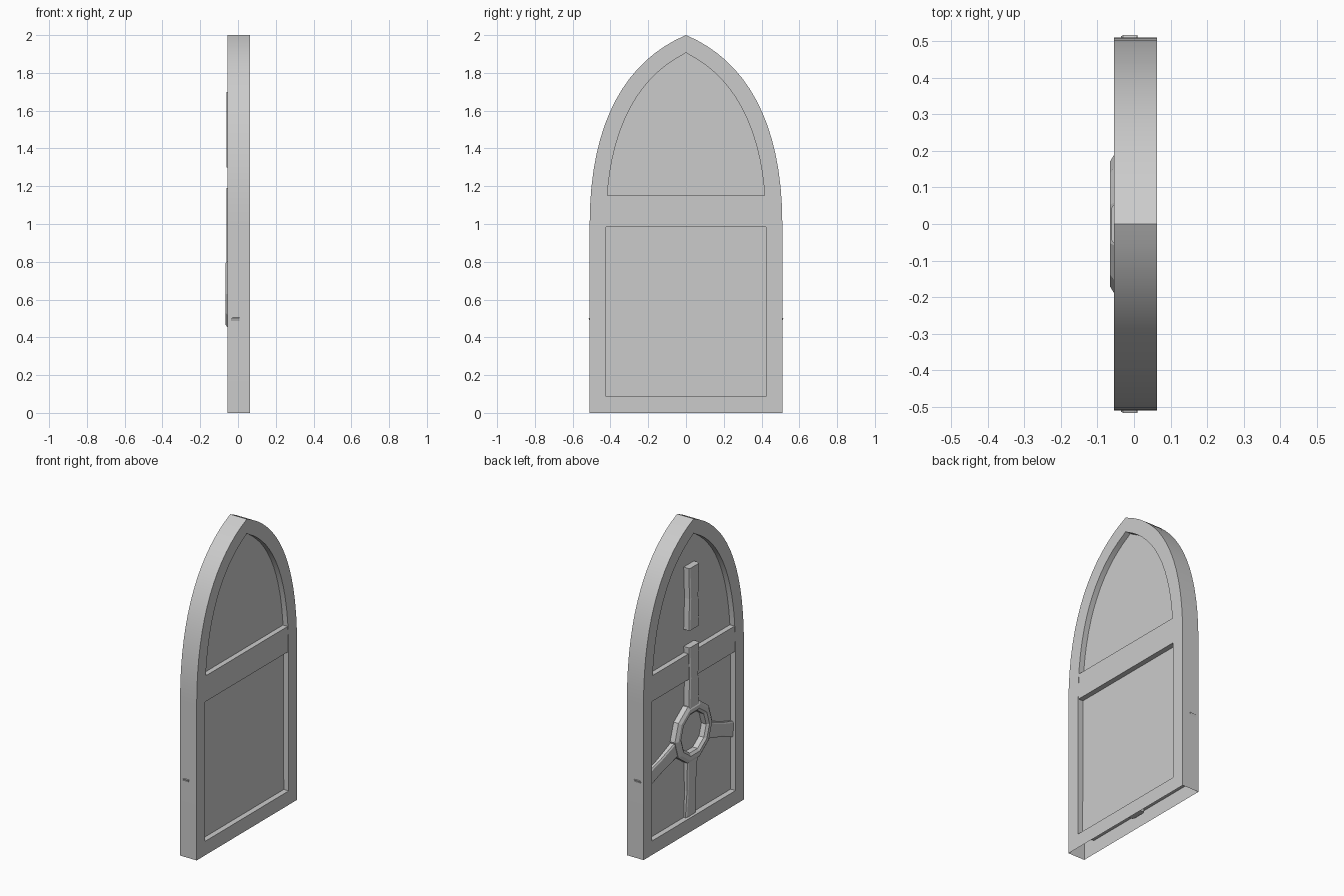
import bpy, bmesh, math
from mathutils import Vector, Matrix

if "Cube" in bpy.data.objects:
    bpy.data.objects.remove(bpy.data.objects["Cube"])

XB, XF = -0.055, 0.063          # the two door faces


def finish(bm, name, smooth=False, recalc=True):
    if recalc:
        bmesh.ops.recalc_face_normals(bm, faces=bm.faces[:])
    me = bpy.data.meshes.new(name)
    bm.to_mesh(me)
    bm.free()
    ob = bpy.data.objects.new(name, me)
    bpy.context.collection.objects.link(ob)
    if smooth:
        bpy.ops.object.select_all(action='DESELECT')
        bpy.context.view_layer.objects.active = ob
        ob.select_set(True)
        bpy.ops.object.shade_smooth_by_angle(angle=math.radians(30))
    return ob


# Pointed arch outline (half), then an inward offset of it
def bez(t):
    p = [Vector(v) for v in ((0.51, 1.0), (0.51, 1.55), (0.31, 1.87), (0.0, 2.0))]
    s = 1 - t
    return s**3*p[0] + 3*s*s*t*p[1] + 3*s*t*t*p[2] + t**3*p[3]


N, RIM = 16, 0.087
half_out = [Vector((0.51, 0))] + [bez(i / N) for i in range(N + 1)]
half_in = [Vector((0.425, 0.09))]
for i in range(N):
    d = (bez(i / N + 0.01) - bez(max(i / N - 0.01, 0))).normalized()
    half_in.append(bez(i / N) + RIM * Vector((-d.y, d.x)))
half_in.append(Vector((0, 1.908)))


def mirror_loop(half):
    return half + [Vector((-p.x, p.y)) for p in reversed(half[:-1])]


outer, inner = mirror_loop(half_out), mirror_loop(half_in)

# Frame: hollow moulding, open underneath
bm = bmesh.new()
ob_, of, ib, if_ = [[bm.verts.new((x, p.x, p.y)) for p in loop]
                    for loop, x in ((outer, XB), (outer, XF), (inner, XB), (inner, XF))]
n = len(outer)
for i in range(n):
    j = (i + 1) % n
    bm.faces.new((of[i], of[j], if_[j], if_[i]))
    bm.faces.new((ob_[j], ob_[i], ib[i], ib[j]))
    bm.faces.new((if_[i], if_[j], ib[j], ib[i]))
    if j:
        bm.faces.new((ob_[i], ob_[j], of[j], of[i]))
finish(bm, "door_frame", True)

# Recessed panel filling the frame opening
bm = bmesh.new()
a = [bm.verts.new((-0.02, p.x, p.y)) for p in inner]
b = [bm.verts.new((0.028, p.x, p.y)) for p in inner]
bm.faces.new(a[::-1])
bm.faces.new(b)
finish(bm, "door_panel", recalc=False)

# Cross rail
bm = bmesh.new()
bmesh.ops.create_cube(bm, size=1, matrix=Matrix.Translation((0.004, 0, 1.0675))
                      @ Matrix.Diagonal((0.114, 0.846, 0.165, 1)))
finish(bm, "cross_rail")


# Strap: chamfered two-segment bar with a slightly pinched middle
def strap(name, y, z, angle, x0, x1, length=0.4):
    bm = bmesh.new()
    rings = []
    for k, w in ((0, 0.052), (0.5, 0.044), (1, 0.052)):
        xf = x0 + (x1 - x0) * k
        prof = ((xf + 0.045, -w), (xf + 0.006, -w), (xf, -w + 0.009),
                (xf, w - 0.009), (xf + 0.006, w), (xf + 0.045, w))
        ca, sa = math.cos(angle), math.sin(angle)
        rings.append([bm.verts.new((px, y + ca*length*k - sa*v, z + sa*length*k + ca*v))
                      for px, v in prof])
    for r, s in zip(rings, rings[1:]):
        for i in range(6):
            j = (i + 1) % 6
            bm.faces.new((r[i], r[j], s[j], s[i]))
    bm.faces.new(rings[0])
    bm.faces.new(rings[-1])
    finish(bm, name)


UP = math.pi / 2
strap("top_strap", 0, 1.30, UP, -0.062, -0.062)
strap("middle_strap", 0, 0.79, UP, -0.062, -0.062)
strap("lower_strap", 0, 0.46, -UP, -0.052, -0.036)
tilt = math.radians(20)
strap("right_strap", -0.122, 0.59, math.pi + tilt, -0.053, -0.036)
strap("left_strap", 0.122, 0.59, -tilt, -0.053, -0.036)

# Faceted ring in the middle of the straps
bm = bmesh.new()
S = 10
prof = ((0.19, -0.02), (0.19, -0.054), (0.17, -0.066), (0.145, -0.066),
        (0.128, -0.054), (0.128, -0.02))
rings = []
for k in range(S):
    t = 2 * math.pi * k / S
    rings.append([bm.verts.new((x, r*math.cos(t), 0.63 + r*math.sin(t))) for r, x in prof])
for k in range(S):
    r, s = rings[k], rings[(k + 1) % S]
    for i in range(6):
        j = (i + 1) % 6
        bm.faces.new((r[i], r[j], s[j], s[i]))
finish(bm, "centre_ring")
